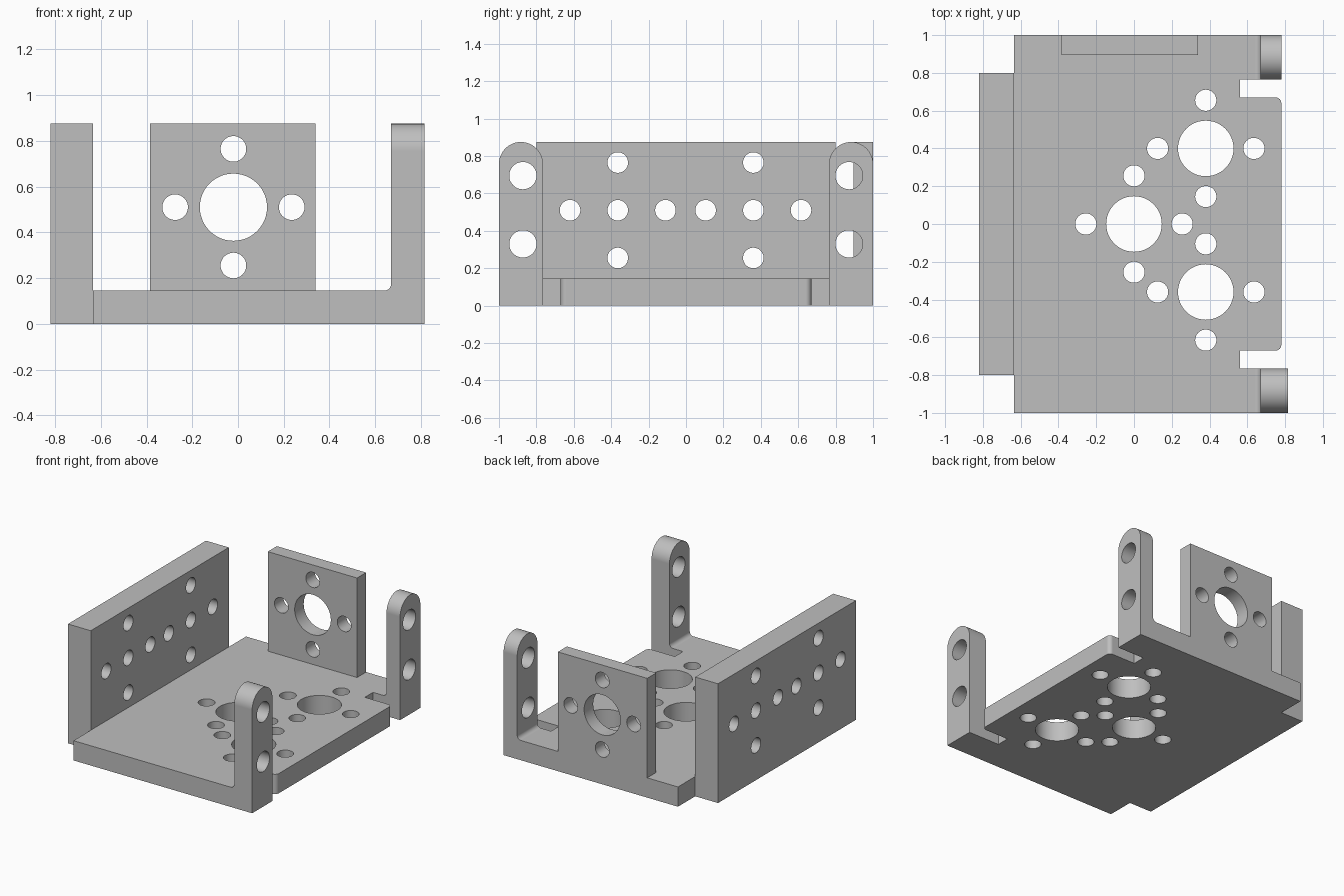
import bpy
import bmesh
from math import cos, sin, pi, radians
from mathutils import Vector

cube = bpy.data.objects.get("Cube")
if cube:
    bpy.data.objects.remove(cube, do_unlink=True)

metal = bpy.data.materials.new("grey_metal")
metal.use_nodes = True
grey = (0.52, 0.52, 0.52, 1)
metal.diffuse_color = grey
metal.node_tree.nodes["Principled BSDF"].inputs["Base Color"].default_value = grey

TOP, FLOOR = 0.875, 0.145


def arc(cx, cy, r, start, end, steps):
    """Points along an arc, angles in degrees."""
    angles = [radians(start + (end - start) * i / steps) for i in range(steps + 1)]
    return [(cx + r * cos(a), cy + r * sin(a)) for a in angles]


def rect(x0, y0, x1, y1):
    return [(x0, y0), (x1, y0), (x1, y1), (x0, y1)]


def place(axis, u, v, w):
    return Vector({"X": (w, u, v), "Y": (u, w, v), "Z": (u, v, w)}[axis])


def prisms(name, outlines, axis, lo, hi):
    """Extrude closed outlines along an axis into one object."""
    bm = bmesh.new()
    for pts in outlines:
        face = bm.faces.new([bm.verts.new(place(axis, u, v, lo)) for u, v in pts])
        new = bmesh.ops.extrude_face_region(bm, geom=[face])["geom"]
        verts = [g for g in new if isinstance(g, bmesh.types.BMVert)]
        bmesh.ops.translate(bm, verts=verts, vec=place(axis, 0, 0, hi - lo))
    bmesh.ops.recalc_face_normals(bm, faces=bm.faces)
    mesh = bpy.data.meshes.new(name)
    bm.to_mesh(mesh)
    bm.free()
    mesh.materials.append(metal)
    obj = bpy.data.objects.new(name, mesh)
    bpy.context.collection.objects.link(obj)
    return obj


def combine(target, tool, operation):
    """Apply a boolean and discard the tool object."""
    tool.hide_render = True
    mod = target.modifiers.new("boolean", "BOOLEAN")
    mod.operation, mod.solver, mod.object = operation, "EXACT", tool
    bpy.context.view_layer.objects.active = target
    bpy.ops.object.modifier_apply(modifier=mod.name)
    bpy.data.objects.remove(tool, do_unlink=True)


def hole(u, v, r):
    return arc(u, v, r, 0, 352.5, 47)


def bolt_pattern(u, v):
    """Large bore with four screw holes around it."""
    d = 0.255
    return [hole(u, v, 0.147)] + [hole(u + a, v + b, 0.056)
                                  for a, b in ((d, 0), (-d, 0), (0, d), (0, -d))]


# Base plate with a relief slot beside each ear
half = [(0.7, 1), (0.7, 0.765), (0.56, 0.765), (0.56, 0.67)]
half += arc(0.75, 0.64, 0.03, 90, 0, 8)
outline = [(-0.635, 1)] + half + [(x, -y) for x, y in reversed(half)] + [(-0.635, -1)]
bracket = prisms("mounting_bracket", [outline], "Z", 0, FLOOR)

# Round-topped ears with a fillet where they meet the base
fillet = [(0.7, 0.1), (0.7, 0.175)] + arc(0.64, 0.175, 0.03, 0, -90, 8) + [(0.64, 0.1)]
for side, outer in ((-1, 0.815), (1, 0.78)):
    y0, y1 = sorted((side * 0.765, side))
    r = (y1 - y0) / 2
    ear = [(y0, 0), (y1, 0)] + arc((y0 + y1) / 2, TOP - r, r, 0, 180, 24)
    combine(bracket, prisms("ear", [ear], "X", 0.67, outer), "UNION")
    combine(bracket, prisms("ear_fillet", [fillet], "Y", y0, y1), "UNION")

# Upright back plate and long side wall
back = prisms("back_plate", [rect(-0.385, 0.08, 0.34, TOP)], "Y", 0.895, 1)
combine(bracket, back, "UNION")
wall = prisms("side_wall", [rect(-0.8, 0, 0.8, TOP)], "X", -0.82, -0.635)
combine(bracket, wall, "UNION")

# Holes through the base
base_holes = [h for c in ((0, 0), (0.38, 0.4), (0.38, -0.36)) for h in bolt_pattern(*c)]
combine(bracket, prisms("base_holes", base_holes, "Z", -0.1, 0.3), "DIFFERENCE")

# Holes through the back plate
combine(bracket, prisms("back_holes", bolt_pattern(-0.02, 0.51), "Y", 0.8, 1.1), "DIFFERENCE")

# Two crosses of screw holes through the wall
wall_holes = [hole(c + a, 0.51 + b, 0.055) for c in (-0.365, 0.36)
              for a, b in ((0, 0), (-0.255, 0), (0.255, 0), (0, 0.255), (0, -0.255))]
combine(bracket, prisms("wall_holes", wall_holes, "X", -0.95, -0.5), "DIFFERENCE")

# Two holes through each ear
ear_holes = [hole(y, z, 0.073) for y in (-0.872, 0.872) for z in (0.33, 0.695)]
combine(bracket, prisms("ear_holes", ear_holes, "X", 0.6, 0.95), "DIFFERENCE")

# Smooth bores and rounds, crisp edges, flat faces kept flat
bpy.ops.object.select_all(action="DESELECT")
bracket.select_set(True)
bpy.context.view_layer.objects.active = bracket
bpy.ops.object.shade_smooth_by_angle(angle=radians(30))
weighted = bracket.modifiers.new("weighted_normals", "WEIGHTED_NORMAL")
weighted.keep_sharp = True
